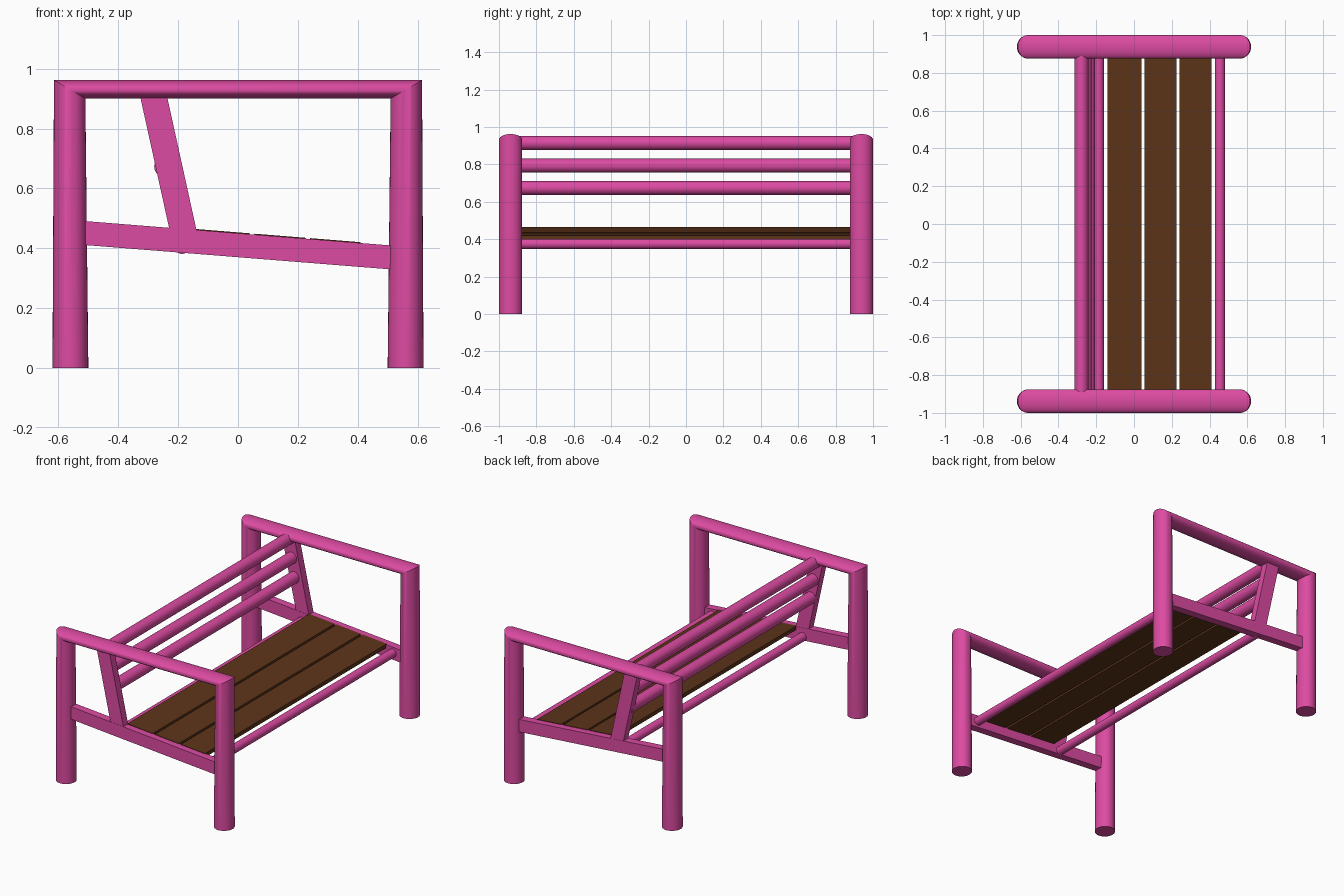
import bpy, bmesh, math
from mathutils import Vector, Matrix

if "Cube" in bpy.data.objects:
    bpy.data.objects.remove(bpy.data.objects["Cube"])


def material(name, color):
    m = bpy.data.materials.new(name)
    m.diffuse_color = color
    m.use_nodes = True
    m.node_tree.nodes["Principled BSDF"].inputs["Base Color"].default_value = m.diffuse_color
    return m


PINK = material("pink_paint", (0.72, 0.07, 0.36, 1))
WOOD = material("brown_wood", (0.11, 0.035, 0.01, 1))
SIDE_Y = 0.938          # centre of each side frame
N = 32


def finish(bm, name, mat, smooth=False):
    bmesh.ops.recalc_face_normals(bm, faces=bm.faces)
    me = bpy.data.meshes.new(name)
    bm.to_mesh(me)
    bm.free()
    ob = bpy.data.objects.new(name, me)
    bpy.context.collection.objects.link(ob)
    me.materials.append(mat)
    if smooth:
        bpy.ops.object.select_all(action='DESELECT')
        ob.select_set(True)
        bpy.context.view_layer.objects.active = ob
        bpy.ops.object.shade_smooth_by_angle(angle=math.radians(35))
    return ob


def side_frame(name, y):
    """Round legs and flattened top bar, mitred at the corners."""
    bm = bmesh.new()
    angles = [2 * math.pi * i / N for i in range(N)]
    # centre x, half width x, centre z, half height z
    stations = [(-0.56, 0.06, 0, 0), (-0.5625, 0.0525, 0.931, -0.031),
                (0.5625, -0.0525, 0.931, -0.031), (0.56, -0.06, 0, 0)]
    rings = [[bm.verts.new((cx + rx * math.cos(a), y + 0.062 * math.sin(a),
                            cz + rz * math.cos(a))) for a in angles]
             for cx, rx, cz, rz in stations]
    for r, s in zip(rings, rings[1:]):
        for i in range(N):
            j = (i + 1) % N
            bm.faces.new((r[i], r[j], s[j], s[i]))
    bm.faces.new(rings[0])
    bm.faces.new(rings[-1])
    finish(bm, name, PINK, True)


def prism(name, profile, y0, y1, mat):
    """Extrude an x-z outline along y."""
    bm = bmesh.new()
    face = bm.faces.new([bm.verts.new((x, y0, z)) for x, z in profile])
    ext = bmesh.ops.extrude_face_region(bm, geom=[face])["geom"]
    verts = [g for g in ext if isinstance(g, bmesh.types.BMVert)]
    bmesh.ops.translate(bm, verts=verts, vec=Vector((0, y1 - y0, 0)))
    finish(bm, name, mat)


def tube(name, x, z, r):
    """Round bar running between the two sides."""
    bm = bmesh.new()
    mat = Matrix.Translation((x, 0, z)) @ Matrix.Rotation(math.pi / 2, 4, 'X')
    bmesh.ops.create_cone(bm, cap_ends=True, segments=N, radius1=r, radius2=r,
                          depth=2 * SIDE_Y, matrix=mat)
    finish(bm, name, PINK, True)


# Side frames, sloping seat rails and leaning back posts
for side, s in (("front", -1), ("back", 1)):
    y = s * SIDE_Y
    side_frame(side + "_leg_frame", y)
    prism(side + "_seat_rail",
          [(-0.54, 0.413), (0.54, 0.327), (0.54, 0.407), (-0.54, 0.493)],
          y - 0.025, y + 0.025, PINK)
    prism(side + "_back_post",
          [(-0.222, 0.43), (-0.132, 0.43), (-0.242, 0.93), (-0.332, 0.93)],
          y - 0.024, y + 0.024, PINK)

# Backrest bars
for i, (x, z) in enumerate([(-0.279, 0.914), (-0.261, 0.793), (-0.243, 0.673)]):
    tube(f"backrest_bar_{i + 1}", x, z, 0.037)

# Seat support bars
tube("seat_bar_rear", -0.187, 0.408, 0.027)
tube("seat_bar_front", 0.455, 0.375, 0.027)

# Seat slats following the slope of the rails
for i, (x0, x1) in enumerate([(-0.14, 0.04), (0.055, 0.225), (0.24, 0.41)]):
    z0, z1 = 0.453 - 0.08 * x0, 0.453 - 0.08 * x1
    prism(f"seat_slat_{i + 1}",
          [(x0, z0 - 0.025), (x1, z1 - 0.025), (x1, z1), (x0, z0)],
          -0.92, 0.92, WOOD)
